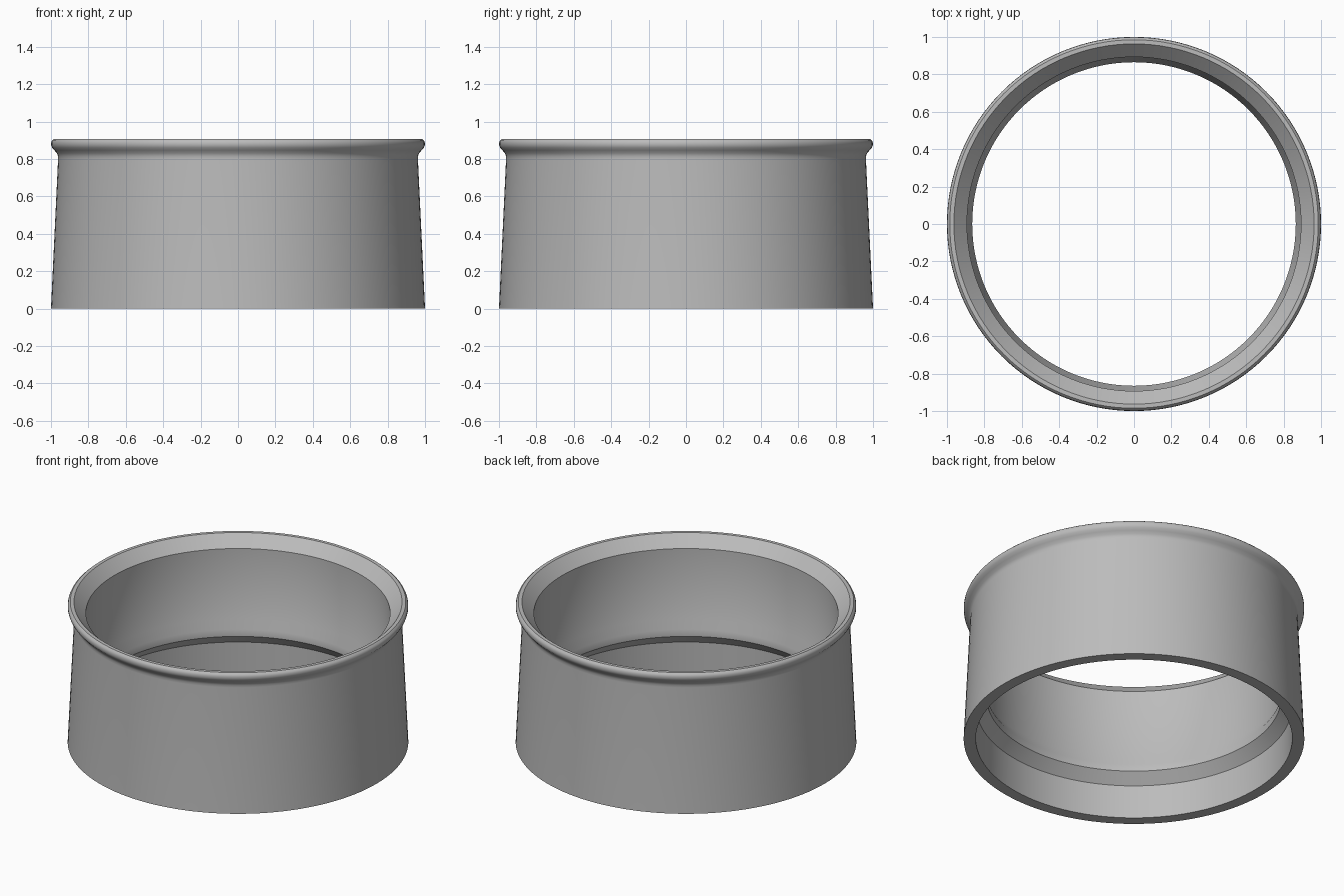
import bpy, bmesh, math

cube = bpy.data.objects.get("Cube")
if cube:
    bpy.data.objects.remove(cube, do_unlink=True)

SEGMENTS = 128

# Single grey material
grey = bpy.data.materials.new("plain grey")
grey.use_nodes = True
colour = (0.5, 0.5, 0.5, 1)
grey.diffuse_color = colour
grey.node_tree.nodes["Principled BSDF"].inputs["Base Color"].default_value = colour

# Closed cross-section as (radius, height), outside going up, then inside going down
outer_wall = [(1.0, 0), (0.962, 0.80), (0.962, 0.815)]
flared_rim = [(0.968, 0.831), (0.982, 0.847), (0.994, 0.861), (0.999, 0.874),
              (0.999, 0.888), (0.995, 0.898), (0.985, 0.907)]
mouth = [(0.963, 0.907), (0.893, 0.836)]
inner_rib = [(0.893, 0.382), (0.865, 0.325), (0.865, 0.28), (0.926, 0.215)]
bottom_edge = [(0.929, 0)]
profile = outer_wall + flared_rim + mouth + inner_rib + bottom_edge


def lathe(name, points, material):
    """Revolve a closed section around the z axis."""
    bm = bmesh.new()
    rings = []
    for i in range(SEGMENTS):
        a = 2 * math.pi * i / SEGMENTS
        rings.append([bm.verts.new((r * math.cos(a), r * math.sin(a), z))
                      for r, z in points])
    n = len(points)
    for i, ring in enumerate(rings):
        after = rings[(i + 1) % SEGMENTS]
        for j in range(n):
            k = (j + 1) % n
            bm.faces.new((ring[j], after[j], after[k], ring[k]))
    bmesh.ops.recalc_face_normals(bm, faces=bm.faces)
    mesh = bpy.data.meshes.new(name)
    bm.to_mesh(mesh)
    bm.free()
    mesh.materials.append(material)
    obj = bpy.data.objects.new(name, mesh)
    bpy.context.collection.objects.link(obj)
    return obj


# Flared ring sleeve, smooth around with crisp section corners
sleeve = lathe("ring_sleeve", profile, grey)
bpy.ops.object.select_all(action="DESELECT")
sleeve.select_set(True)
bpy.context.view_layer.objects.active = sleeve
bpy.ops.object.shade_smooth_by_angle(angle=math.radians(30))
